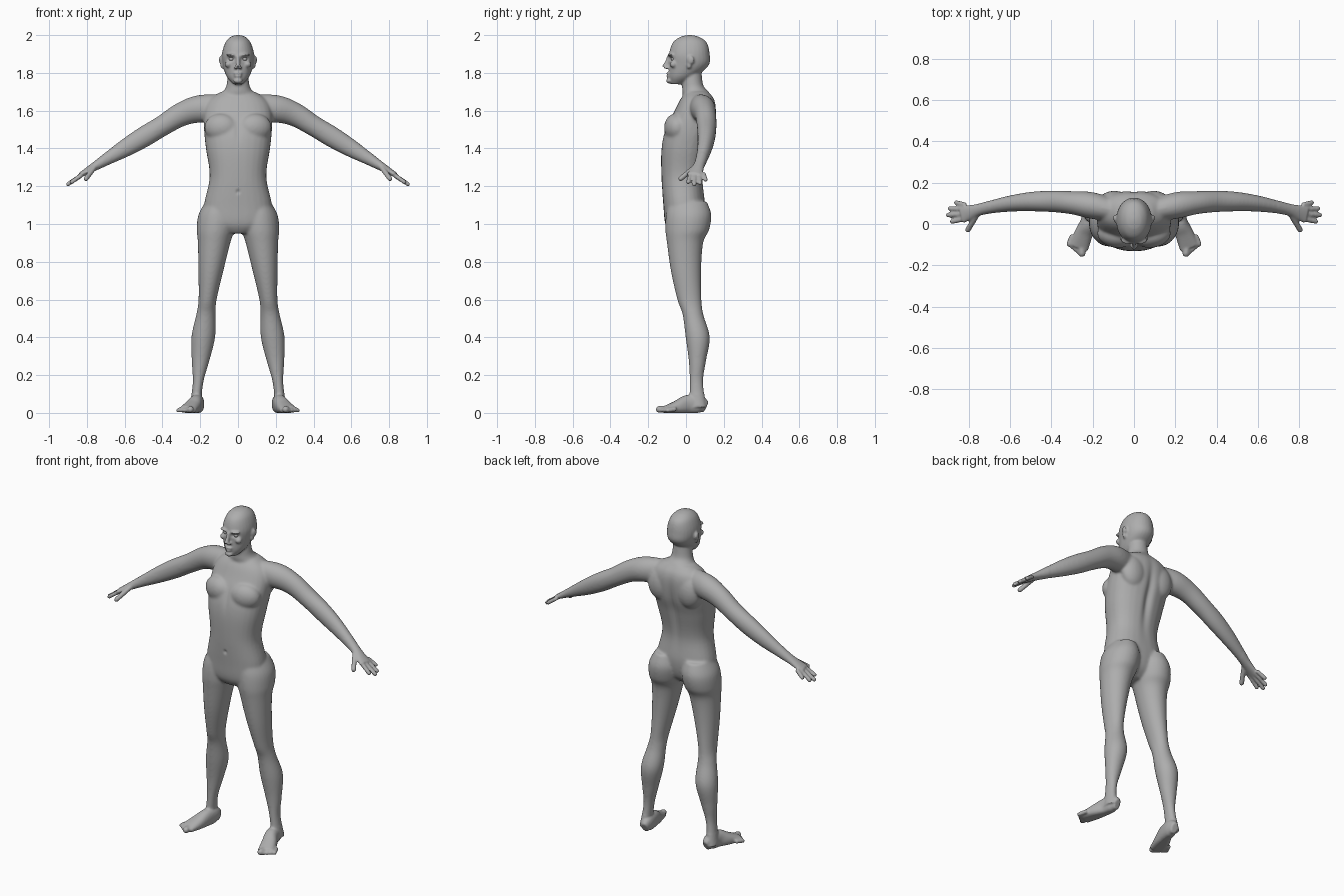
import bpy, bmesh, math
from mathutils import Vector, Matrix

cube = bpy.data.objects.get("Cube")
if cube:
    bpy.data.objects.remove(cube)

skin = bpy.data.materials.new("plain grey")
skin.use_nodes = True
grey = (.42, .42, .42, 1)
skin.diffuse_color = grey
skin.node_tree.nodes["Principled BSDF"].inputs["Base Color"].default_value = grey

bm = bmesh.new()
sides, steps = 28, 6
across, along, up = Vector((1, 0, 0)), Vector((0, 1, 0)), Vector((0, 0, 1))


def spline(rows):
    """Smooth curve through rows of numbers."""
    dense = []
    last = len(rows) - 1
    for i in range(last):
        before, start = rows[max(i - 1, 0)], rows[i]
        end, after = rows[i + 1], rows[min(i + 2, last)]
        for step in range(steps):
            t = step / steps
            row = []
            for p, q, r, w in zip(before, start, end, after):
                leave, arrive = (r - p) / 2, (w - q) / 2
                bend = r - q - leave
                twist = arrive - leave - 2 * bend
                row.append(q + t * (leave + t * (bend + (t - 1) * twist)))
            dense.append(row)
    return dense + [list(rows[last])]


def loft(rows, side, tangent=None, power=2, flip=1):
    """Closed skin over rings (x, y, z, radius along side, other radius)."""
    rows = spline([(x * flip, *rest) for x, *rest in rows])
    centres = [Vector(row[:3]) for row in rows]
    rings = []
    for i, centre in enumerate(centres):
        ahead = centres[min(i + 1, len(rows) - 1)]
        t = (tangent or ahead - centres[max(i - 1, 0)]).normalized()
        u = (side - t * side.dot(t)).normalized()
        v = t.cross(u)
        wide, deep = rows[i][3:]
        ring = []
        for k in range(sides):
            angle = math.tau * k / sides
            c, s = math.cos(angle), math.sin(angle)
            point = (centre + u * wide * math.copysign(abs(c) ** (2 / power), c)
                     + v * deep * math.copysign(abs(s) ** (2 / power), s))
            point.z = max(point.z, 0)
            ring.append(bm.verts.new(point))
        rings.append(ring)
    for low, high in zip(rings, rings[1:]):
        for k in range(sides):
            bm.faces.new((low[k - 1], low[k], high[k], high[k - 1]))
    bm.faces.new(rings[0])
    bm.faces.new(rings[-1])


def stack(rows, power):
    """Level rings on the centre line: (z, half width, front y, back y)."""
    loft([(0, (front + back) / 2, z, width, (back - front) / 2)
          for z, width, front, back in rows], across, up, power)


def blob(centre, size, turn=0):
    matrix = (Matrix.Translation(centre) @ Matrix.Rotation(turn, 4, 'Z')
              @ Matrix.Diagonal((*size, 1)))
    bmesh.ops.create_uvsphere(bm, u_segments=20, v_segments=12, radius=1, matrix=matrix)


def digit(start, end, radius):
    """Finger or toe with a rounded tip."""
    start, end = Vector(start), Vector(end)
    end -= (end - start).normalized() * radius
    loft([(*start, radius, radius), (*end, radius, radius)], up)
    blob(end, (radius, radius, radius))


def arm_y(x):
    return .11 - .4 * (x - .43) ** 2


def arm_z(x):
    return min(1.61, 1.76 - .6 * x)


# Torso
stack([(1.7, .09, 0, .12), (1.66, .15, -.03, .15), (1.6, .18, -.06, .16),
       (1.5, .18, -.11, .15), (1.4, .17, -.13, .12), (1.25, .15, -.13, .09),
       (1.1, .18, -.12, .1), (1, .17, -.11, .08), (.95, .07, -.08, .03)], 2.3)

# Neck and skull
stack([(1.85, .05, -.02, .08), (1.74, .06, -.02, .09),
       (1.7, .08, -.02, .12), (1.66, .12, -.01, .13)], 2)
stack([(2, .01, .01, .03), (1.99, .04, -.03, .07), (1.96, .067, -.07, .11),
       (1.9, .085, -.09, .125), (1.84, .08, -.09, .12), (1.78, .06, -.09, .05),
       (1.74, .025, -.08, -.02)], 2.1)

# Nose, lips and chin
loft([(0, -.09, 1.89, .01, .01), (0, -.1, 1.86, .01, .01),
      (0, -.114, 1.83, .014, .014)], across)
for z, width in ((1.797, .024), (1.784, .021)):
    blob((0, -.09, z), (width, .015, .007))
blob((0, -.09, 1.758), (.024, .015, .014))

for s in (1, -1):
    # Nostril, brow, cheek and ear
    blob((s * .012, -.104, 1.827), (.009, .012, .008))
    blob((s * .036, -.08, 1.896), (.028, .018, .008), s * .3)
    blob((s * .05, -.066, 1.845), (.02, .02, .018))
    blob((s * .09, .024, 1.868), (.01, .02, .024), -s * .3)
    blob((s * .085, .016, 1.842), (.008, .013, .02), -s * .3)

    # Chest and shoulder blade
    blob((s * .09, -.055, 1.51), (.09, .06, .075), s * .2)
    blob((s * .095, .105, 1.56), (.08, .056, .1))

    # Arm and palm
    loft([(x, arm_y(x), arm_z(x), deep, tall) for x, deep, tall in (
        (.07, .05, .075), (.2, .064, .073), (.3, .056, .063), (.4, .052, .055),
        (.5, .047, .055), (.6, .039, .047), (.7, .031, .032), (.76, .03, .023),
        (.835, .043, .013))], along, flip=s)

    # Fingers and thumb
    for reach, y in ((.89, .01), (.91, .043), (.9, .075), (.87, .106)):
        digit((s * .815, .06 + .7 * (y - .06), arm_z(.82)),
              (s * reach, y, arm_z(reach) - .01), .0115)
    digit((s * .76, .045, 1.3), (s * .81, -.038, 1.232), .0135)

    # Leg with buttock
    loft([(.23 - .115 * z, y, z, wide, deep) for z, y, wide, deep in (
        (1.12, .01, .07, .1), (1.05, .014, .1, .12), (.97, .007, .1, .116),
        (.9, -.005, .086, .096), (.75, 0, .066, .08), (.6, .018, .048, .064),
        (.52, .037, .051, .055), (.4, .062, .063, .064), (.27, .06, .046, .045),
        (.16, .055, .028, .036), (.03, .063, .03, .046))], across, up, flip=s)

    # Foot and toes
    loft([(.207, .106, .03, .02, .03), (.212, .07, .045, .034, .047),
          (.222, .01, .045, .037, .05), (.243, -.045, .03, .044, .037),
          (.268, -.115, .017, .047, .018)], across, power=2.3, flip=s)
    for k in range(5):
        x, y, radius = .25 + .0175 * k, -.16 + .013 * k, .012 if k else .018
        digit((s * (x * .6 + .106), y + .055, .02), (s * x, y, radius), radius)

bmesh.ops.recalc_face_normals(bm, faces=bm.faces)
mesh = bpy.data.meshes.new("body")
bm.to_mesh(mesh)
bm.free()
body = bpy.data.objects.new("body", mesh)
bpy.context.collection.objects.link(body)
bpy.context.view_layer.objects.active = body
body.select_set(True)

# Fuse every part into one skin
fuse = body.modifiers.new("fuse", 'REMESH')
fuse.mode = 'VOXEL'
fuse.voxel_size = .006
bpy.ops.object.modifier_apply(modifier=fuse.name)

# Blend the joints of trunk and limbs, polish the rest lightly
soft = body.vertex_groups.new(name="soft")
soft.add([v.index for v in body.data.vertices
          if abs(v.co.x) < .7 and .1 < v.co.z < 1.74], 1, 'REPLACE')
for name, rounds, group in (("blend", 14, soft.name), ("polish", 3, "")):
    smooth = body.modifiers.new(name, 'SMOOTH')
    smooth.iterations = rounds
    smooth.vertex_group = group
    bpy.ops.object.modifier_apply(modifier=name)

# Pressed spine, breastbone, navel, mouth and eye sockets: centre, spread, push in y
presses = [((0, .14, 1.42), (.022, .08, .17), -.016),
           ((0, -.12, 1.5), (.016, .05, .07), .006),
           ((0, -.14, 1.17), (.009, .03, .011), .01),
           ((0, -.11, 1.79), (.024, .02, .004), .005)]
for s in (1, -1):
    presses.append(((s * .036, -.09, 1.874), (.017, .03, .009), .016))
for v in body.data.vertices:
    v.co.y += sum(push * math.exp(-sum(((p - q) / w) ** 2
                                       for p, q, w in zip(v.co, centre, spread)))
                  for centre, spread, push in presses)

body.data.materials.clear()
body.data.materials.append(skin)
for face in body.data.polygons:
    face.use_smooth = True

# Eyes
for name, s in (("left_eye", 1), ("right_eye", -1)):
    bpy.ops.mesh.primitive_uv_sphere_add(segments=20, ring_count=12, radius=.013,
                                         location=(s * .035, -.067, 1.874))
    eye = bpy.context.object
    eye.name = name
    eye.data.materials.append(skin)
    bpy.ops.object.shade_smooth()
